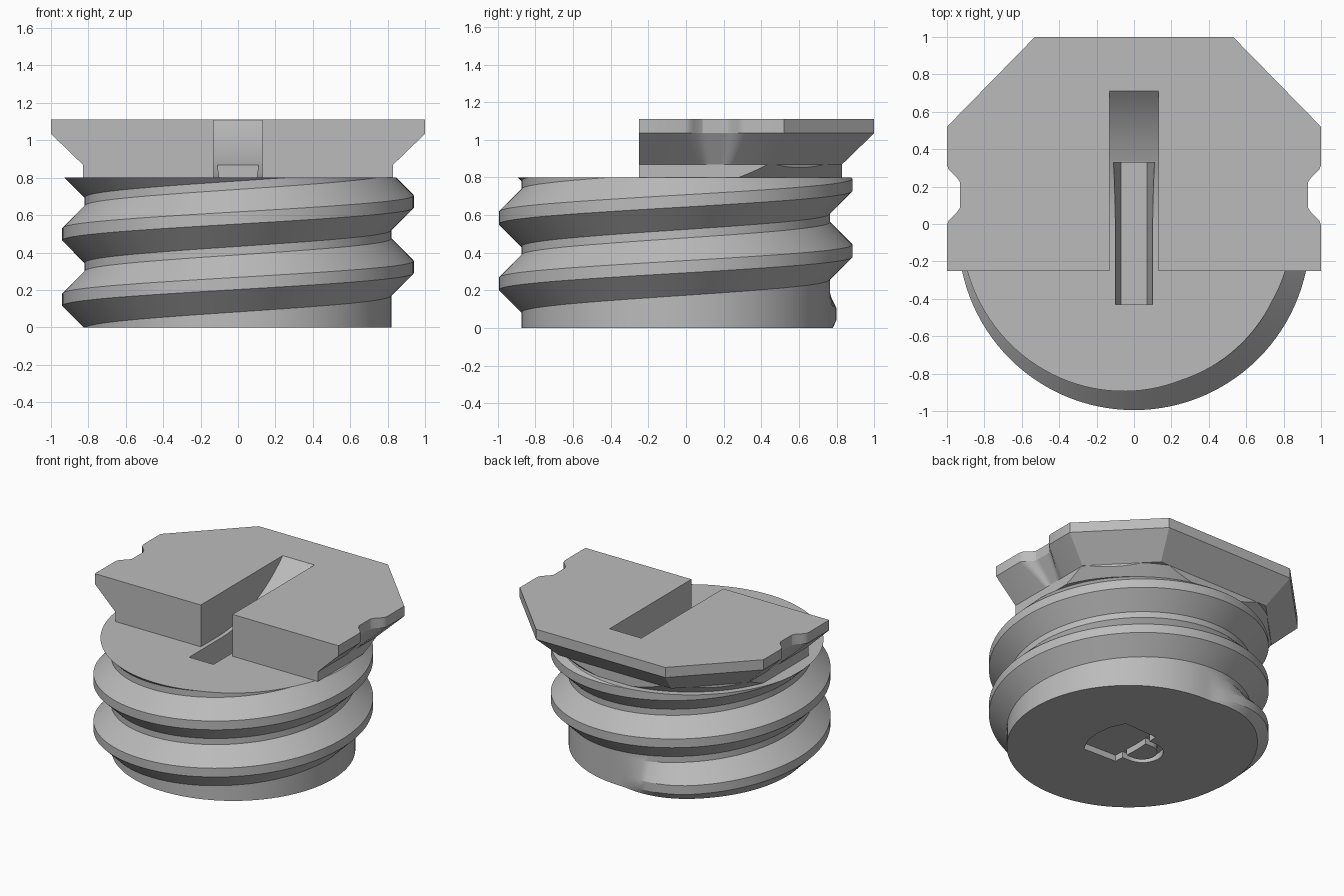
import bpy, bmesh
from math import sin, cos, pi, radians, sqrt

if "Cube" in bpy.data.objects:
    bpy.data.objects.remove(bpy.data.objects["Cube"])

AXIS_Y = -0.055      # plug axis
ROOT, CREST = 0.82, 0.94
PITCH = 0.35
TOP = 0.8            # top of the threaded plug

grey = bpy.data.materials.new("plain grey")
grey.use_nodes = True
grey.diffuse_color = (0.5, 0.5, 0.5, 1)
grey.node_tree.nodes["Principled BSDF"].inputs["Base Color"].default_value = (0.5, 0.5, 0.5, 1)


def finish(bm, name):
    bmesh.ops.recalc_face_normals(bm, faces=bm.faces[:])
    mesh = bpy.data.meshes.new(name)
    bm.to_mesh(mesh)
    bm.free()
    mesh.materials.append(grey)
    obj = bpy.data.objects.new(name, mesh)
    bpy.context.collection.objects.link(obj)
    return obj


def loft(name, rings):
    """Closed solid through rings of equal point count."""
    bm = bmesh.new()
    rows = [[bm.verts.new(p) for p in ring] for ring in rings]
    n = len(rows[0])
    for a, b in zip(rows, rows[1:]):
        for i in range(n):
            j = (i + 1) % n
            bm.faces.new((a[i], a[j], b[j], b[i]))
    bm.faces.new(rows[0])
    bm.faces.new(rows[-1])
    return finish(bm, name)


def prism(name, outline, z0, z1):
    return loft(name, [[(x, y, z) for x, y in outline] for z in (z0, z1)])


def circle(r, z, n=128):
    return [(r * cos(2 * pi * i / n), AXIS_Y + r * sin(2 * pi * i / n), z) for i in range(n)]


def carve(cutter, targets, operation="DIFFERENCE"):
    cutter.hide_render = True
    for obj in targets:
        mod = obj.modifiers.new("carve", "BOOLEAN")
        mod.operation = operation
        mod.solver = "EXACT"
        mod.object = cutter
        bpy.context.view_layer.objects.active = obj
        bpy.ops.object.modifier_apply(modifier=mod.name)
    bpy.data.objects.remove(cutter)


# Threaded plug: one helical skin, trimmed flat at both ends
def threaded_plug():
    bm = bmesh.new()
    steps = 120
    offsets = (-0.1525, -0.0325, 0.0325, 0.1525)
    rows = []
    for i in range(-3 * steps, 4 * steps + 1):
        angle = 2 * pi * i / steps
        middle = 0.3225 + PITCH * i / steps
        # thread grows out of the wall near the bottom
        grow = min(1, max(0, (angle + radians(268)) / radians(36)))
        crest = ROOT + (CREST - ROOT) * sin(grow * pi / 2)
        rows.append([bm.verts.new((r * cos(angle), AXIS_Y + r * sin(angle), middle + dz))
                     for r, dz in zip((ROOT, crest, crest, ROOT), offsets)])
    for i in range(len(rows) - 1):
        a, b = rows[i], rows[i + 1]
        for k in range(3):
            bm.faces.new((a[k], b[k], b[k + 1], a[k + 1]))
        if i + 1 + steps < len(rows):
            c, d = rows[i + steps], rows[i + 1 + steps]
            bm.faces.new((a[3], b[3], d[0], c[0]))
    for z, up in ((0, -1), (TOP, 1)):
        bmesh.ops.bisect_plane(bm, geom=bm.verts[:] + bm.edges[:] + bm.faces[:],
                               plane_co=(0, 0, z), plane_no=(0, 0, up), clear_outer=True)
        bmesh.ops.remove_doubles(bm, verts=bm.verts[:], dist=1e-5)
        rim = [e for e in bm.edges if e.is_boundary and all(abs(v.co.z - z) < 1e-4 for v in e.verts)]
        bmesh.ops.holes_fill(bm, edges=rim, sides=0)
    return finish(bm, "threaded_plug")


# Plan of the head, with a soft thumb notch on each side
def head_plan(z, inset, half_width, depth):
    side = [(1 - inset, -0.25)]
    n = 14
    for i in range(n + 1):
        t = 2 * i / n - 1
        dip = min(1, (1 - abs(t)) / 0.62)
        side.append((1 - inset - depth * (1 - cos(pi * dip)) / 2, 0.155 + half_width * t))
    side += [(1 - inset, 0.52 - 0.41 * inset), (0.53 - 0.41 * inset, 1 - inset)]
    plan = side + [(-x, y) for x, y in reversed(side)]
    return [(x, y, z) for x, y in plan]


plug = threaded_plug()
head = loft("head_plate", [head_plan(0.87, 0.17, 0.09, 0.0),
                           head_plan(1.035, 0, 0.16, 0.07),
                           head_plan(1.11, 0, 0.16, 0.07)])
neck = loft("head_neck", [head_plan(z, 0.17, 0.09, 0.0) for z in (TOP, 0.87)])

# Conical trim under the neck corners
carve(loft("neck_trim", [circle(0.795, 0.7), circle(0.995, 0.9)]), [neck], "INTERSECT")

# Central slot with a curved ramp at the back
R, START = 1.087, -0.05
ramp = []
for i in range(25):
    y = START + (0.71 - START) * i / 24
    ramp.append((y, TOP + R - sqrt(R * R - (y - START) ** 2)))
side_profile = [(-0.5, 0.79), (START, 0.79)] + ramp + [(0.71, 1.3), (-0.5, 1.3)]
carve(loft("slot_cutter", [[(x, y, z) for y, z in side_profile] for x in (-0.13, 0.13)]),
      [head, neck])

# Tapered groove in the slot floor
groove_section = [(-0.07, 0.6), (0.07, 0.6), (0.11, 0.869), (-0.11, 0.869)]
carve(loft("groove_cutter", [[(x, y, z) for x, z in groove_section] for y in (-0.43, 0.33)]),
      [plug, neck])

# Lock symbol sunk in the underside: shackle arch and body
arch = [radians(90 + 180 * i / 24) for i in range(25)]
shackle = [(0.0, 0.085)]
shackle += [(-0.12 + 0.14 * cos(a), AXIS_Y + 0.14 * sin(a)) for a in arch]
shackle += [(0.0, -0.195), (0.0, -0.155)]
shackle += [(-0.12 + 0.1 * cos(a), AXIS_Y + 0.1 * sin(a)) for a in reversed(arch)]
shackle += [(0.0, 0.045)]
carve(prism("shackle_cutter", shackle, -0.05, 0.045), [plug])
lock_body = [(-0.06, 0.155), (-0.07, AXIS_Y), (-0.06, -0.265),
             (0.21, -0.275), (0.26, -0.17), (0.275, AXIS_Y), (0.26, 0.06), (0.21, 0.165)]
carve(prism("lock_cutter", lock_body, -0.05, 0.046), [plug])

# Smooth the round walls, keep the edges crisp
for obj in (plug, head, neck):
    bpy.ops.object.select_all(action="DESELECT")
    obj.select_set(True)
    bpy.context.view_layer.objects.active = obj
    bpy.ops.object.shade_smooth_by_angle(angle=radians(25))
